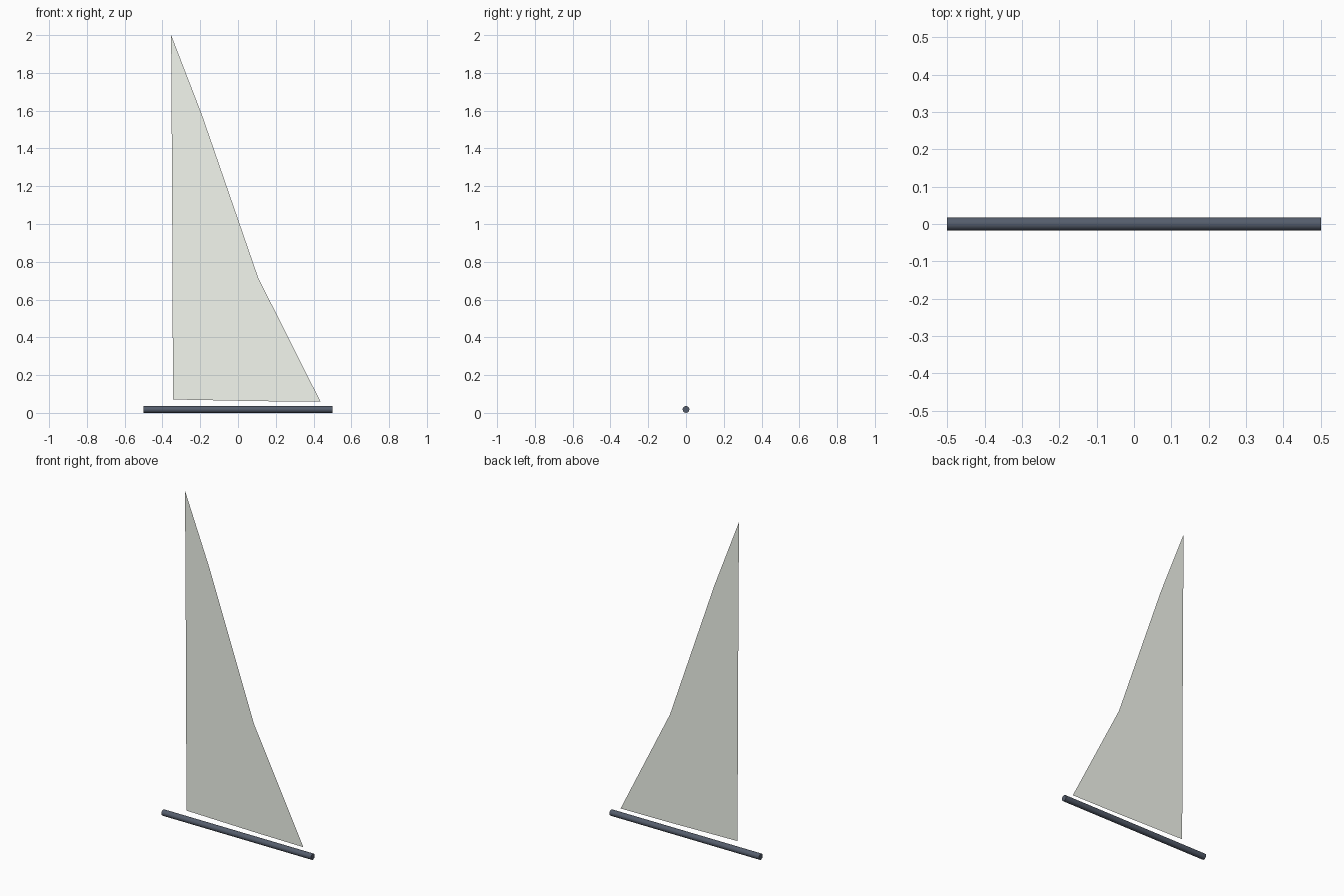
import bpy
from math import radians

if "Cube" in bpy.data.objects:
    bpy.data.objects.remove(bpy.data.objects["Cube"])


def colour(obj, name, rgb):
    mat = bpy.data.materials.new(name)
    mat.diffuse_color = (*rgb, 1.0)
    mat.use_nodes = True
    mat.node_tree.nodes["Principled BSDF"].inputs["Base Color"].default_value = mat.diffuse_color
    obj.data.materials.append(mat)


# Boom: round bar lying along x
R = 0.018
bpy.ops.mesh.primitive_cylinder_add(vertices=16, radius=R, depth=1.0,
                                    location=(0, 0, R), rotation=(0, radians(90), 0))
boom = bpy.context.object
boom.name = "boom"
bpy.ops.object.shade_smooth_by_angle(angle=radians(40))
colour(boom, "boom_slate", (0.09, 0.11, 0.15))

# Sail: single thin sheet in the xz plane, hollow trailing edge
outline = [(-0.344, 0.071), (0.12, 0.062), (0.437, 0.059), (0.107, 0.715),
           (-0.19, 1.575), (-0.354, 2.0), (-0.349, 1.2)]
mesh = bpy.data.meshes.new("sail")
mesh.from_pydata([(x, 0, z) for x, z in outline], [], [list(range(len(outline)))])
sail = bpy.data.objects.new("sail", mesh)
bpy.context.collection.objects.link(sail)
colour(sail, "sail_cloth", (0.90, 0.93, 0.86))
